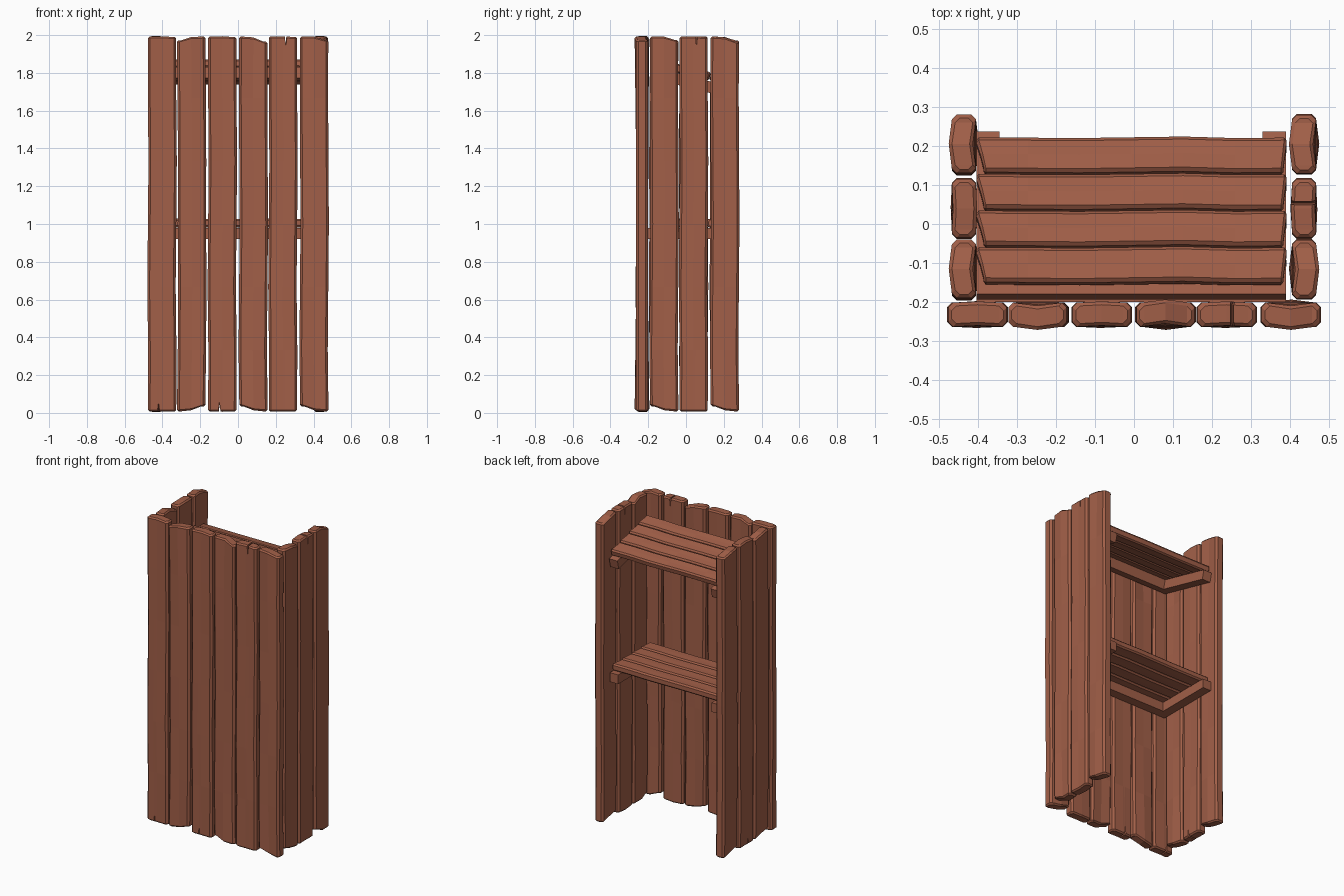
import bpy, bmesh, math
from mathutils import Matrix, Vector

if "Cube" in bpy.data.objects:
    bpy.data.objects.remove(bpy.data.objects["Cube"])

wood = bpy.data.materials.new("red brown wood")
wood.diffuse_color = (0.36, 0.115, 0.065, 1)
wood.use_nodes = True
wood.node_tree.nodes["Principled BSDF"].inputs["Base Color"].default_value = wood.diffuse_color


def finish(bm, name, mat):
    bmesh.ops.recalc_face_normals(bm, faces=bm.faces)
    me = bpy.data.meshes.new(name)
    bm.to_mesh(me)
    bm.free()
    me.materials.append(wood)
    ob = bpy.data.objects.new(name, me)
    ob.matrix_world = mat
    bpy.context.collection.objects.link(ob)
    return ob


def lerp3(v, u):
    """Value across the board from its left, middle and right values."""
    return v[1] + (v[2] - v[1]) * u if u > 0 else v[1] + (v[1] - v[0]) * u


def board(name, mat, length, half, thick, bottom, top, shift, cup,
          notch_low=None, notch_top=None, b=0.012, depth=0.045):
    """Hand-cut board: chamfered cross-section lofted along local z.
    bottom/top: end trim (left, middle, right); shift/cup: bends per row."""
    n = len(shift)
    cols = {-1.0, 0.0, 1.0}
    for c in (notch_low, notch_top):
        if c is not None:
            cols |= {c - 0.08, c, c + 0.08}
    cols = sorted(cols)
    # section entries: (column, x side, y side, is edge point)
    sec = [(u, -1, 0) for u in cols] + [(1, -1, 1), (1, 1, 1)]
    sec += [(u, 1, 0) for u in reversed(cols)] + [(-1, 1, 1), (-1, -1, 1)]

    def end_z(u, low):
        z = lerp3(bottom if low else top, u)
        c = notch_low if low else notch_top
        return z + (depth if c is not None and abs(u - c) < 1e-6 else 0)

    rows = [("low", 0, b * .7), ("low", b * .7, 0)]
    rows += [("mid", i, 0) for i in range(1, n - 1)]
    rows += [("top", b * .7, 0), ("top", 0, b * .7)]
    bm = bmesh.new()
    rings = []
    for kind, k, inset in rows:
        i = {"low": 0, "top": n - 1}.get(kind, k)
        ring = []
        for u, side, edge in sec:
            h, t = half - inset, thick / 2 - inset
            x = u * (h if edge else h - b) + shift[i]
            y = side * (t - b if edge else t) + cup[i] * (1 - abs(u))
            if kind == "mid":
                z = length * k / (n - 1)
            elif kind == "low":
                z = end_z(u, True) + k
            else:
                z = length - end_z(u, False) - k
            ring.append(bm.verts.new((x, y, z)))
        rings.append(ring)
    m = len(sec)
    for a, c in zip(rings, rings[1:]):
        for j in range(m):
            bm.faces.new((a[j], a[(j + 1) % m], c[(j + 1) % m], c[j]))
    # end caps as strips between front and back columns
    nc = len(cols)
    for r in (rings[0], rings[-1]):
        back = [r[nc + 2 + (nc - 1 - j)] for j in range(nc)]
        for j in range(nc - 1):
            bm.faces.new((r[j], r[j + 1], back[j + 1], back[j]))
        bm.faces.new((r[nc - 1], r[nc], r[nc + 1], back[-1]))
        bm.faces.new((r[0], back[0], r[2 * nc + 2], r[2 * nc + 3]))
    return finish(bm, name, mat)


# two kinds of plank: straight notched one and crooked one with sloping ends
straight = dict(shift=[0, .001, -.003, 0, .003, 0, 0],
                cup=[.004, 0, -.003, 0, .003, .002, .003],
                bottom=(.008, .006, .008), top=(.008, .006, .01))
crooked = dict(shift=[-.002, .002, .004, .002, .003, .001, -.002],
               cup=[.008, .004, 0, -.002, 0, -.004, -.008],
               bottom=(.008, .014, .035), top=(.028, .01, .008))
flipped = dict(shift=[.002, -.002, .001, .004, .002, 0, .001],
               cup=[-.008, -.004, 0, .002, 0, .004, .008],
               bottom=(.035, .014, .008), top=(.008, .012, .035))
leaning = dict(flipped, top=(.008, .008, .025), cup=crooked["cup"])

T, RZ = Matrix.Translation, lambda d: Matrix.Rotation(math.radians(d), 4, 'Z')
SIZE = (2.0, 0.075, 0.062)

# front wall
front = [(-.402, straight, -.3, None), (-.246, crooked, None, None),
         (-.083, straight, -.25, None), (.080, flipped, None, None),
         (.238, straight, None, .25), (.402, leaning, None, None)]
for i, (x, kind, lo, hi) in enumerate(front):
    board(f"front_plank_{i + 1}", T((x, -.233, 0)), *SIZE,
          notch_low=lo, notch_top=hi, **kind)

# side walls
for side, name in ((1, "right"), (-1, "left")):
    for i, (y, kind) in enumerate(((-.117, leaning), (.04, straight), (.204, flipped))):
        mid = i == 1
        kind = crooked if side < 0 and not mid else kind
        board(f"{name}_plank_{i + 1}", T((side * .437, y, 0)) @ RZ(90 * side), *SIZE,
              notch_top=.25 if mid and side > 0 else None,
              notch_low=.25 if mid and side < 0 else None, **kind)


def rail(name, mat, lo, hi):
    """Square support bar between two corners."""
    bm = bmesh.new()
    bmesh.ops.create_cube(bm, size=1)
    lo, hi = Vector(lo), Vector(hi)
    for v in bm.verts:
        v.co = (lo + hi) / 2 + Vector(a * c for a, c in zip(v.co, hi - lo))
    finish(bm, name, mat)


# shelves: three rails under four slats; the upper shelf slopes to the back
LAY = Matrix(((0, 0, 1, 0), (1, 0, 0, 0), (0, 1, 0, 0), (0, 0, 0, 1)))
for label, z, tilt in (("lower", .92, 0), ("upper", 1.725, -14)):
    base = T((0, 0, z)) @ Matrix.Rotation(math.radians(tilt), 4, 'X')
    rail(f"{label}_left_rail", base, (-.405, -.2, 0), (-.345, .23, .06))
    rail(f"{label}_right_rail", base, (.33, -.2, 0), (.39, .23, .06))
    rail(f"{label}_front_rail", base, (-.345, -.2, 0), (.33, -.14, .06))
    for i in range(4):
        y = -.132 + i * .097
        board(f"{label}_slat_{i + 1}", base @ T((-.405, y, .085)) @ LAY,
              .797, .046, .045, (.018, .01, 0), (.008, .004, .0),
              [0, -.001, -.002, 0, .002, -.002, -.001],
              [.002, 0, -.002, 0, .002, 0, 0], b=.009)
